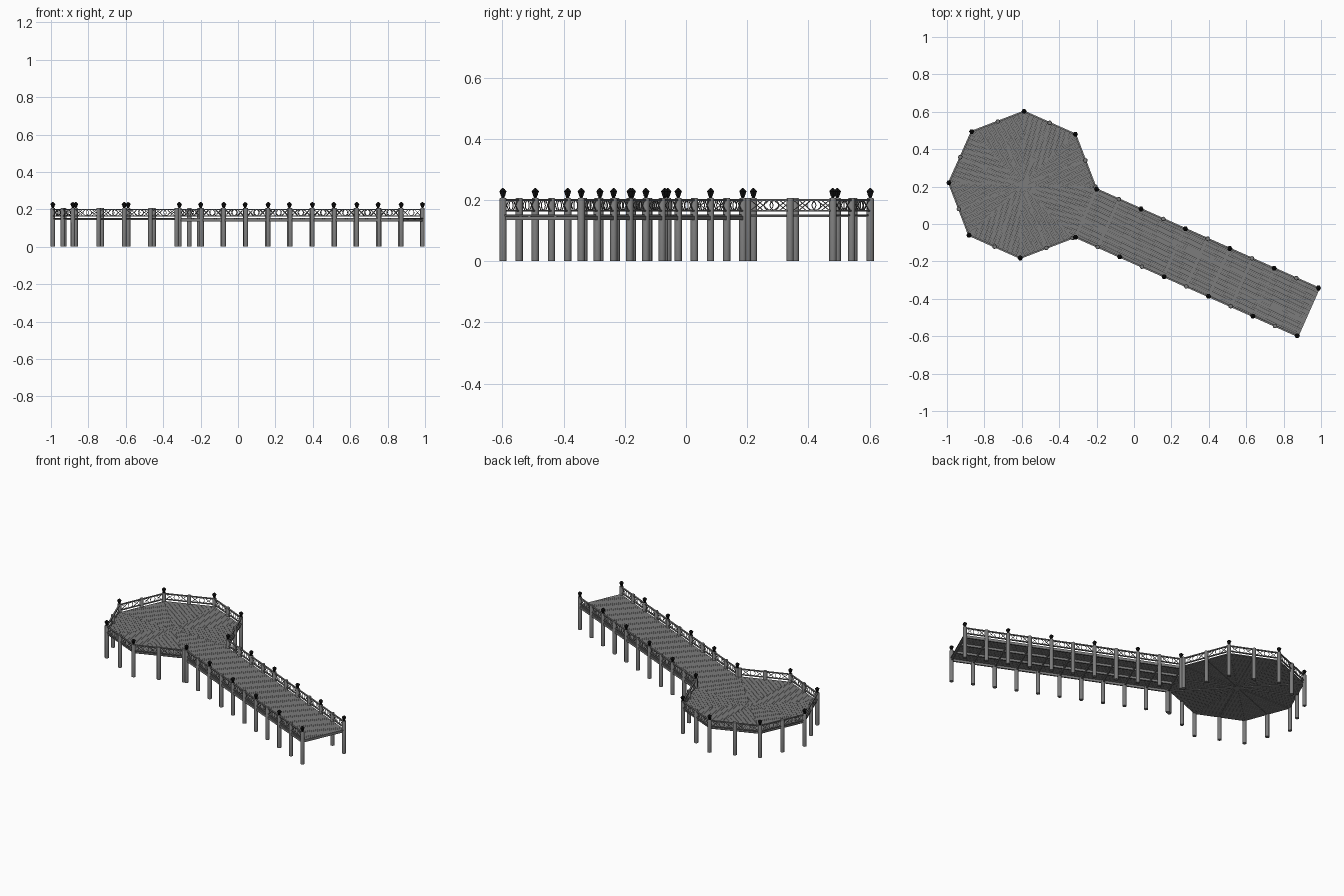
import bpy, bmesh
from math import sin, cos, tan, pi, radians
from mathutils import Vector, Matrix

if "Cube" in bpy.data.objects:
    bpy.data.objects.remove(bpy.data.objects["Cube"])

C = Vector((-0.598, 0.21, 0))        # centre of the octagonal platform
R, AXIS = 0.392, radians(-24)        # platform radius, walkway direction
APO, T = R * cos(pi / 8), tan(pi / 8)
U0, U1, HALF = 0.374, 1.672, 0.14    # walkway start, end, half width
DECK_LOW, DECK_TOP = 0.148, 0.153
GAP = 0.0003
BAYS = 10


def place(u, v, z=0.0, turn=0.0):
    """Walkway coordinates (along, across, up) to world, turned about the platform."""
    return C + Matrix.Rotation(AXIS + turn, 3, 'Z') @ Vector((u, v, z))


def prism(bm, pts, z0, z1):
    low = [bm.verts.new((p.x, p.y, z0)) for p in pts]
    top = [bm.verts.new((p.x, p.y, z1)) for p in pts]
    bm.faces.new(low[::-1])
    bm.faces.new(top)
    n = len(pts)
    for i in range(n):
        j = (i + 1) % n
        bm.faces.new((low[i], low[j], top[j], top[i]))


def beam(bm, p, q, width, height):
    """Rectangular bar from p to q; height lies in the vertical plane of the bar."""
    d = (q - p).normalized()
    side = d.cross(Vector((0, 0, 1)))
    side = side.normalized() if side.length > 1e-4 else Vector((1, 0, 0))
    up = side.cross(d)
    a, b = side * width / 2, up * height / 2
    ends = [[bm.verts.new(e + s * a + t * b) for s, t in ((-1, -1), (1, -1), (1, 1), (-1, 1))]
            for e in (p, q)]
    bm.faces.new(ends[0])
    bm.faces.new(ends[1][::-1])
    for i in range(4):
        j = (i + 1) % 4
        bm.faces.new((ends[0][i], ends[1][i], ends[1][j], ends[0][j]))


def lathe(bm, at, profile, sides):
    rings = [[bm.verts.new((at.x + r * cos(2 * pi * i / sides),
                            at.y + r * sin(2 * pi * i / sides), z)) for i in range(sides)]
             for r, z in profile]
    bm.faces.new(rings[0][::-1])
    bm.faces.new(rings[-1])
    for a, b in zip(rings, rings[1:]):
        for i in range(sides):
            j = (i + 1) % sides
            bm.faces.new((a[i], a[j], b[j], b[i]))


def material(name, grey):
    mat = bpy.data.materials.new(name)
    mat.diffuse_color = (grey, grey, grey, 1)
    mat.use_nodes = True
    mat.node_tree.nodes["Principled BSDF"].inputs["Base Color"].default_value = mat.diffuse_color
    return mat


def finish(bm, name, mat, smooth=False):
    bmesh.ops.recalc_face_normals(bm, faces=bm.faces)
    me = bpy.data.meshes.new(name)
    bm.to_mesh(me)
    bm.free()
    ob = bpy.data.objects.new(name, me)
    bpy.context.collection.objects.link(ob)
    me.materials.append(mat)
    if smooth:
        bpy.ops.object.select_all(action='DESELECT')
        ob.select_set(True)
        bpy.context.view_layer.objects.active = ob
        bpy.ops.object.shade_smooth_by_angle(angle=radians(35))
    return ob


black = material("lamp_black", 0.006)
wood = material("dark_grey_wood", 0.2)

# Post positions and railing bays
lamp_posts, plain_posts, bays = [], [], []
corners = [place(R * cos(pi / 8 + k * pi / 4), R * sin(pi / 8 + k * pi / 4)) for k in range(8)]
lamp_posts += corners[1:7]
plain_posts += [corners[0], corners[7]]
for a, b in zip(corners, corners[1:]):
    m = (a + b) / 2
    plain_posts.append(m)
    bays += [(a, m), (m, b)]
for s in (-1, 1):
    row = [place(U0 + (U1 - U0) * i / BAYS, s * HALF) for i in range(BAYS + 1)]
    lamp_posts += row[::2]
    plain_posts += row[1::2]
    bays += list(zip(row, row[1:]))

# Piles that rise through the deck as railing posts
bm = bmesh.new()
for p in lamp_posts + plain_posts:
    lathe(bm, p, [(0.012, 0), (0.012, 0.203), (0.010, 0.206)], 12)
finish(bm, "posts", wood, smooth=True)

# Lanterns on the main posts
bm = bmesh.new()
for p in lamp_posts:
    lathe(bm, p, [(0.008, 0.206), (0.005, 0.209), (0.008, 0.213), (0.0125, 0.226),
                  (0.014, 0.228), (0.008, 0.234), (0.002, 0.239)], 6)
finish(bm, "lanterns", black)

# Walkway deck boards
bm = bmesh.new()
n = 110
step = (U1 + 0.008 - APO) / n
for i in range(n):
    a, b = APO + i * step + GAP, APO + (i + 1) * step - GAP
    prism(bm, [place(a, -HALF), place(b, -HALF), place(b, HALF), place(a, HALF)],
          DECK_LOW, DECK_TOP)
finish(bm, "walkway_boards", wood)

# Walkway stringers and cross beams
bm = bmesh.new()
for v in (-HALF, -HALF / 3, HALF / 3, HALF):
    beam(bm, place(APO, v, 0.141), place(U1, v, 0.141), 0.009, 0.014)
for i in range(BAYS + 1):
    u = U0 + (U1 - U0) * i / BAYS
    beam(bm, place(u, -HALF, 0.1405), place(u, HALF, 0.1405), 0.008, 0.011)
finish(bm, "walkway_beams", wood)

# Platform boards: eight wedges of boards parallel to the sides
bm = bmesh.new()
rows = 30
step = APO / rows
for k in range(8):
    for i in range(1, rows):
        a, b = i * step + GAP, (i + 1) * step - GAP
        ha, hb = a * T - GAP, b * T - GAP
        prism(bm, [place(u, v, 0, k * pi / 4) for u, v in
                   ((a, -ha), (b, -hb), (b, hb), (a, ha))], DECK_LOW, DECK_TOP)
prism(bm, [place(0.012 * cos(pi / 8 + k * pi / 4), 0.012 * sin(pi / 8 + k * pi / 4))
           for k in range(8)], DECK_LOW, DECK_TOP)
finish(bm, "platform_boards", wood)

# Platform joists, radiating to corners and side middles
bm = bmesh.new()
for k in range(16):
    r = APO if k % 2 == 0 else R
    beam(bm, place(0, 0, 0.1462), place(r, 0, 0.1462, k * pi / 8), 0.007, 0.004)
finish(bm, "platform_joists", wood)

# Railings: two rails with a cross, ring, cross filling
rails, fill = bmesh.new(), bmesh.new()
LOW, HIGH = 0.165, 0.200
MID, RAD = (LOW + HIGH) / 2, (HIGH - LOW) / 2 - 0.002
for a, b in bays:
    d = (b - a).normalized()
    length = (b - a).length
    up = Vector((0, 0, 1))
    for z, h in ((LOW, 0.005), (HIGH, 0.006)):
        beam(rails, a + up * z, b + up * z, 0.009, h)
    centre = (a + b) / 2
    for s in (-1, 1):
        inner, outer = centre + d * s * (RAD + 0.002), centre + d * s * (length / 2 - 0.011)
        beam(fill, inner + up * LOW, outer + up * HIGH, 0.0025, 0.0025)
        beam(fill, inner + up * HIGH, outer + up * LOW, 0.0025, 0.0025)
    ring = [centre + d * RAD * cos(t * pi / 8 + 0.1) + up * (MID + RAD * sin(t * pi / 8 + 0.1))
            for t in range(16)]
    for i in range(16):
        beam(fill, ring[i], ring[(i + 1) % 16], 0.0025, 0.0025)
finish(rails, "railing_rails", wood)
finish(fill, "railing_lattice", wood)
